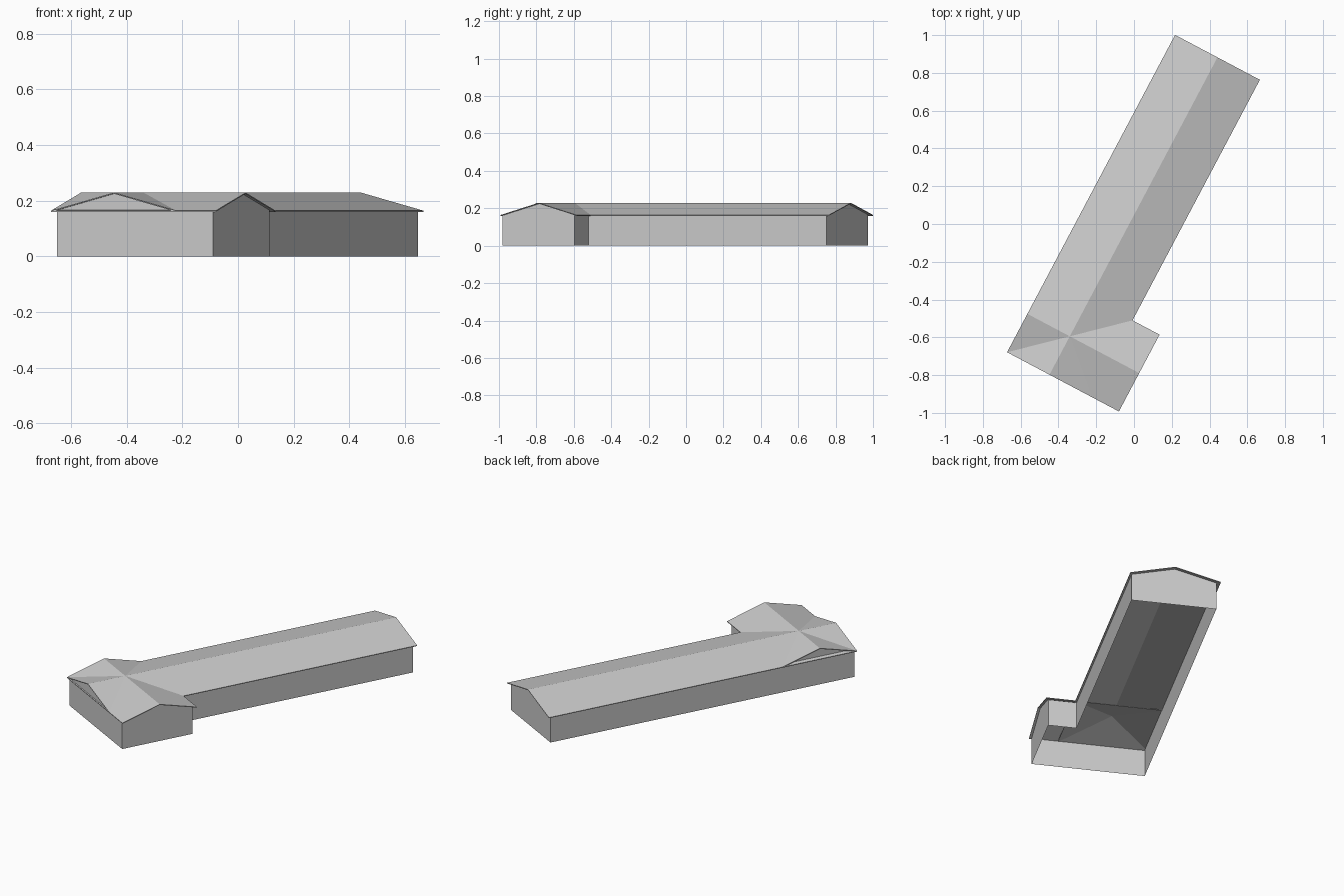
import bpy
import math
from mathutils import Matrix

cube = bpy.data.objects.get("Cube")
if cube:
    bpy.data.objects.remove(cube)

EAVE, RIDGE, THICK = 0.164, 0.229, 0.004
MAIN_W, MAIN_L = 0.508, 1.901      # long block roof
WING_W, WING_L = 0.46, 0.67        # cross wing roof

# Building axes: s across the long block, t along it, from the outer corner
FRAME = Matrix.Translation((-0.672, -0.679, 0)) @ Matrix.Rotation(math.atan2(-0.468, 0.884), 4, "Z")

grey = bpy.data.materials.new("plain_grey")
grey.use_nodes = True
colour = (0.6, 0.6, 0.6, 1)
grey.diffuse_color = colour
grey.node_tree.nodes["Principled BSDF"].inputs["Base Color"].default_value = colour


def add(name, verts, faces):
    mesh = bpy.data.meshes.new(name)
    mesh.from_pydata(verts, [], faces)
    mesh.transform(FRAME)
    mesh.materials.append(grey)
    mesh.update()
    obj = bpy.data.objects.new(name, mesh)
    bpy.context.collection.objects.link(obj)
    return obj


def place(across, along, z, turned):
    return (along, across, z) if turned else (across, along, z)


def gable_roof(name, width, length, turned):
    """Thin folded slab with an open underside."""
    section = [(0, EAVE), (width / 2, RIDGE), (width, EAVE),
               (width, EAVE - THICK), (width / 2, RIDGE - THICK), (0, EAVE - THICK)]
    n = len(section)
    verts = [place(a, l, z, turned) for l in (0, length) for a, z in section]
    faces = [(i, (i + 1) % n, (i + 1) % n + n, i + n) for i in range(n)]
    for k in (0, n):
        faces += [(k, k + 1, k + 4, k + 5), (k + 1, k + 2, k + 3, k + 4)]
    return add(name, verts, faces)


def gable(name, start, end, width, along, turned):
    """Triangular wall reaching the roof underside."""
    base = EAVE - THICK

    def under(a):
        return base + (RIDGE - EAVE) * (1 - abs(2 * a / width - 1))

    outline = [(start, base), (end, base), (end, under(end)),
               (width / 2, under(width / 2)), (start, under(start))]
    return add(name, [place(a, along, z, turned) for a, z in outline], [range(5)])


# Roofs crossing at one corner
gable_roof("main_roof", MAIN_W, MAIN_L, False)
gable_roof("wing_roof", WING_W, WING_L, True)

# Outer walls, open at top and bottom
west, east, wing_east = 0.021, 0.497, 0.656
south, wing_north, north = 0.006, 0.441, 1.881
plan = [(west, south), (wing_east, south), (wing_east, wing_north),
        (east, wing_north), (east, north), (west, north)]
n = len(plan)
verts = [(s, t, z) for z in (0, EAVE - THICK / 2) for s, t in plan]
add("outer_walls", verts, [(i, (i + 1) % n, (i + 1) % n + n, i + n) for i in range(n)])

# Gable walls
gable("main_gable_front", west, east, MAIN_W, south, False)
gable("main_gable_back", west, east, MAIN_W, north, False)
gable("wing_gable_right", south, wing_north, WING_W, west, True)
gable("wing_gable_left", south, wing_north, WING_W, wing_east, True)

# Consistent outward normals
import bmesh
for obj in bpy.context.collection.objects:
    if obj.type == "MESH" and obj.data.materials and obj.data.materials[0] == grey:
        bm = bmesh.new()
        bm.from_mesh(obj.data)
        bmesh.ops.recalc_face_normals(bm, faces=bm.faces)
        bm.to_mesh(obj.data)
        bm.free()
